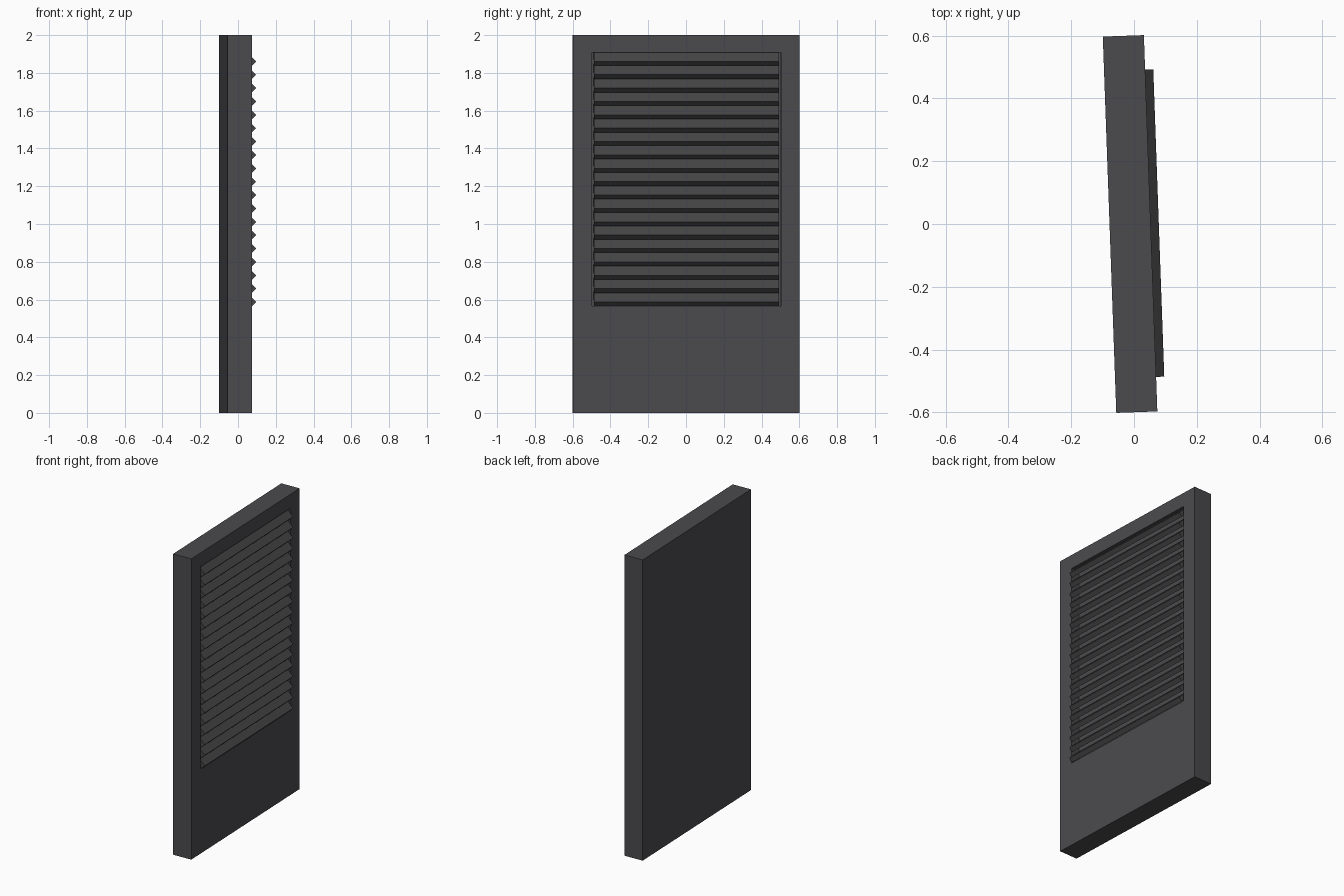
import bpy
import bmesh
from math import radians
from mathutils import Matrix, Vector

cube = bpy.data.objects.get("Cube")
if cube:
    bpy.data.objects.remove(cube, do_unlink=True)

WIDTH, HEIGHT, THICK = 1.2, 2.0, 0.131
FACE_X = THICK / 2
OPEN_HALF, OPEN_LOW, OPEN_HIGH, OPEN_DEPTH = 0.5, 0.565, 1.907, 0.06
SLATS, TOP_TIP, PITCH = 19, 1.861, 0.0708
SLAT_LENGTH, SLAT_THICK, SLAT_OUT = 0.08, 0.031, 0.026


def material(name, rgb):
    mat = bpy.data.materials.new(name)
    mat.use_nodes = True
    color = (*rgb, 1)
    mat.diffuse_color = color
    mat.node_tree.nodes["Principled BSDF"].inputs["Base Color"].default_value = color
    return mat


def finish(bm, name, mat):
    """Turn the bmesh into an object, swung slightly about the vertical axis."""
    bmesh.ops.recalc_face_normals(bm, faces=bm.faces)
    mesh = bpy.data.meshes.new(name)
    bm.to_mesh(mesh)
    bm.free()
    mesh.materials.append(mat)
    obj = bpy.data.objects.new(name, mesh)
    bpy.context.collection.objects.link(obj)
    obj.location.x = -0.0125
    obj.rotation_euler.z = radians(2.05)
    return obj


def add_box(bm, center, size, turn=Matrix()):
    matrix = Matrix.Translation(center) @ turn @ Matrix.Diagonal((*size, 1))
    bmesh.ops.create_cube(bm, size=1, matrix=matrix)


panel_grey = material("panel grey", (0.070, 0.069, 0.077))
slat_grey = material("slat grey", (0.060, 0.060, 0.062))

# Panel with a shallow rectangular recess in its outer face
bm = bmesh.new()
add_box(bm, (0, 0, HEIGHT / 2), (THICK, WIDTH, HEIGHT))
bm.normal_update()
face = max(bm.faces, key=lambda f: f.normal.x)
bmesh.ops.inset_individual(bm, faces=[face], thickness=0.1)
for v in face.verts:
    v.co.y = OPEN_HALF if v.co.y > 0 else -OPEN_HALF
    v.co.z = OPEN_HIGH if v.co.z > HEIGHT / 2 else OPEN_LOW
floor = bmesh.ops.extrude_discrete_faces(bm, faces=[face])["faces"][0]
for v in floor.verts:
    v.co.x -= OPEN_DEPTH
finish(bm, "panel", panel_grey)

# Slats sloping down and outward, filling the recess
bm = bmesh.new()
turn = Matrix.Rotation(radians(45), 4, "Y")
to_center = turn @ Vector((-SLAT_LENGTH / 2, 0, -SLAT_THICK / 2))
for i in range(SLATS):
    tip = Vector((FACE_X + SLAT_OUT, 0, TOP_TIP - i * PITCH))
    add_box(bm, tip + to_center, (SLAT_LENGTH, 0.98, SLAT_THICK), turn)
finish(bm, "louver_slats", slat_grey)
